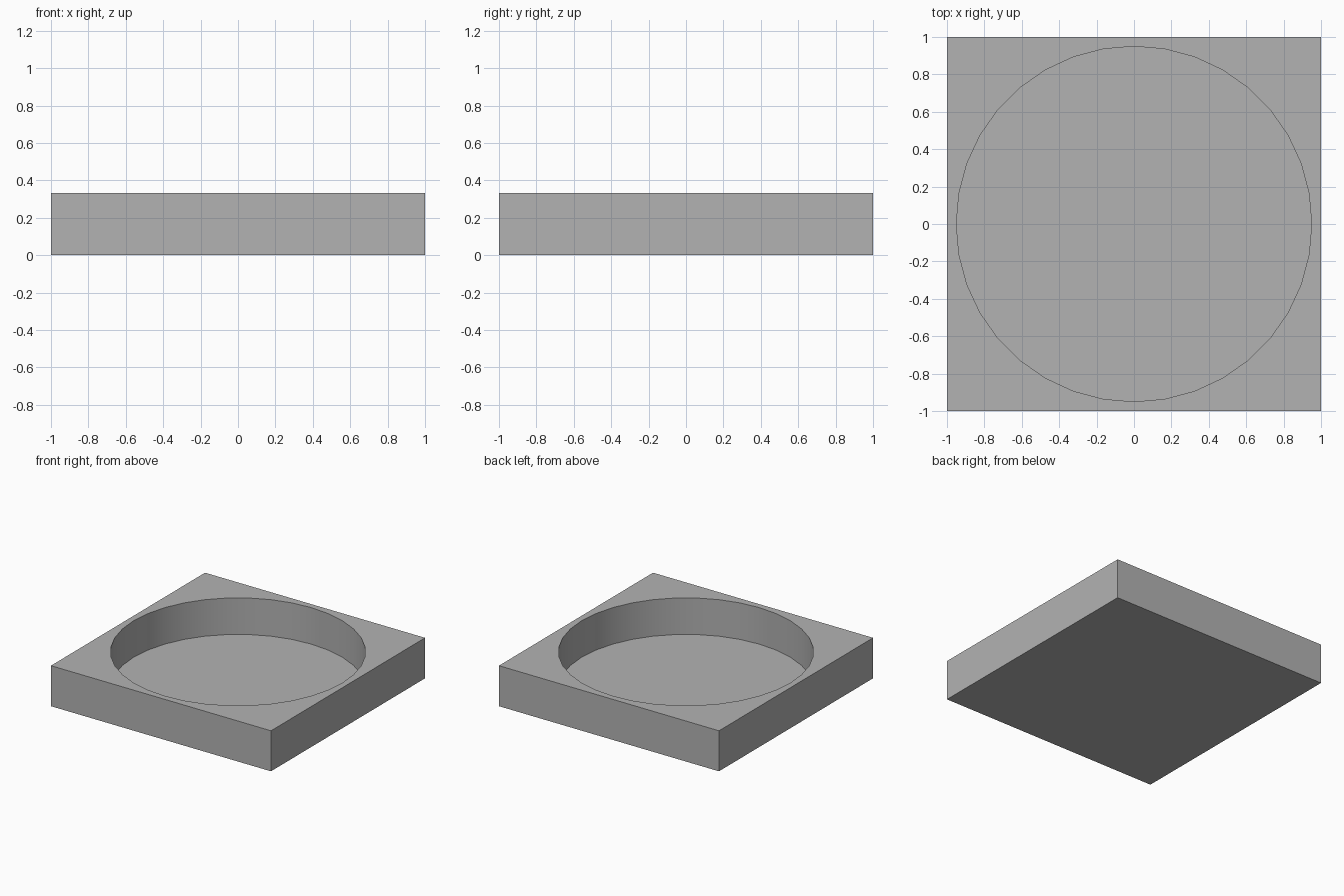
import bpy
import math

HEIGHT = 0.333
FLOOR = 0.033
RADIUS = 0.95

cube = bpy.data.objects.get("Cube")
if cube:
    bpy.data.objects.remove(cube, do_unlink=True)

# Plain grey material
grey = bpy.data.materials.new("plain_grey")
grey.use_nodes = True
colour = (0.45, 0.45, 0.45, 1)
grey.diffuse_color = colour
grey.node_tree.nodes["Principled BSDF"].inputs["Base Color"].default_value = colour

# Square block
bpy.ops.mesh.primitive_cube_add(size=2, location=(0, 0, HEIGHT / 2))
tray = bpy.context.object
tray.name = "square_tray"
tray.scale.z = HEIGHT / 2
bpy.ops.object.transform_apply(location=True, rotation=False, scale=True)
tray.data.materials.append(grey)

# Round cutter for the recess
bpy.ops.mesh.primitive_cylinder_add(vertices=36, radius=RADIUS, depth=1,
                                    location=(0, 0, FLOOR + 0.5))
cutter = bpy.context.object
cutter.name = "recess_cutter"
cutter.hide_render = True
cutter.data.materials.append(grey)

# Cut the recess, then discard the cutter
cut = tray.modifiers.new("recess", 'BOOLEAN')
cut.operation = 'DIFFERENCE'
cut.solver = 'EXACT'
cut.object = cutter
bpy.ops.object.select_all(action='DESELECT')
tray.select_set(True)
bpy.context.view_layer.objects.active = tray
bpy.ops.object.modifier_apply(modifier=cut.name)
bpy.data.objects.remove(cutter, do_unlink=True)

# Smooth round wall, crisp rims
bpy.ops.object.shade_smooth_by_angle(angle=math.radians(30))
